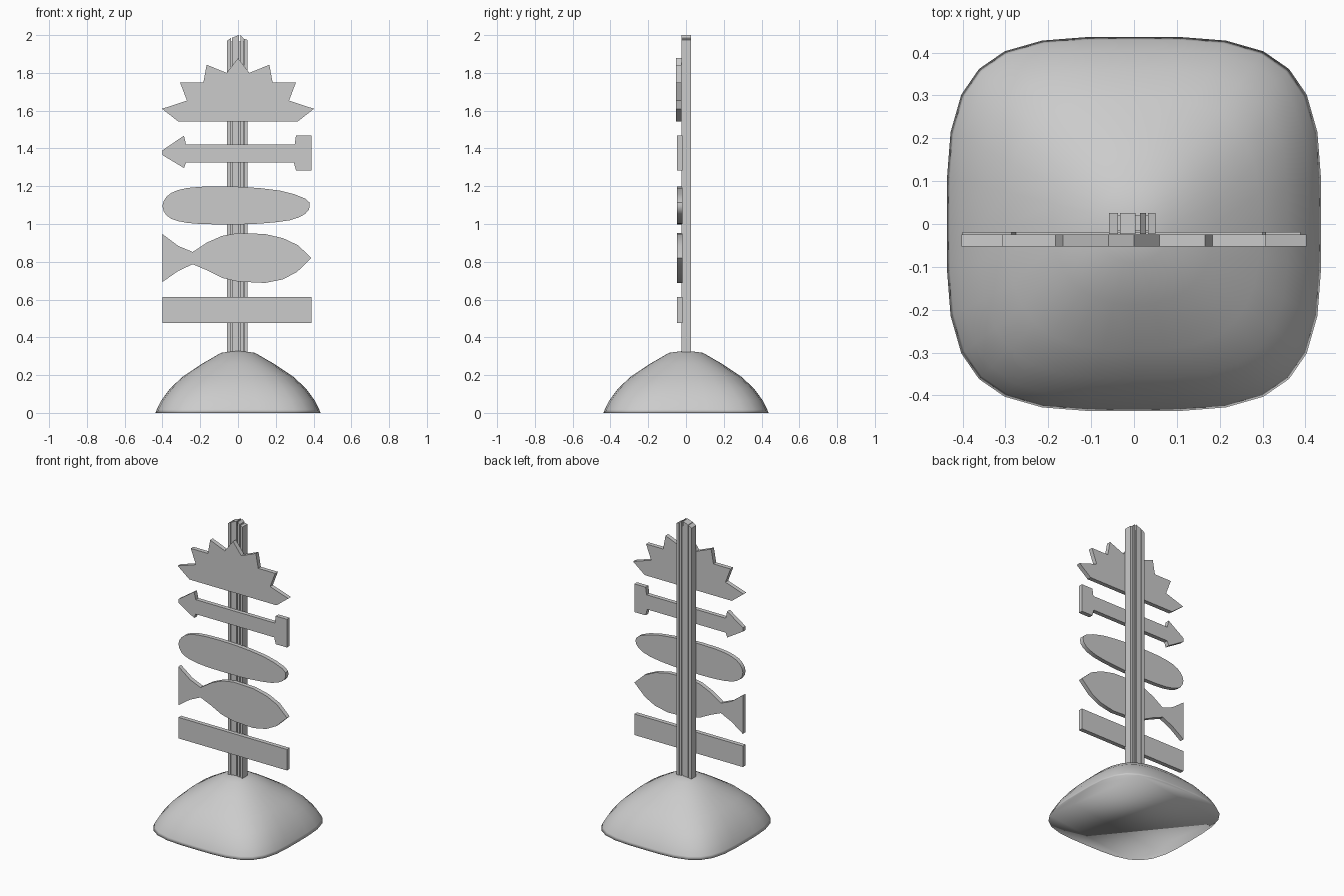
import bpy, bmesh, math

if "Cube" in bpy.data.objects:
    bpy.data.objects.remove(bpy.data.objects["Cube"])


def finish(name, bm):
    bmesh.ops.recalc_face_normals(bm, faces=bm.faces)
    me = bpy.data.meshes.new(name)
    bm.to_mesh(me)
    bm.free()
    ob = bpy.data.objects.new(name, me)
    bpy.context.collection.objects.link(ob)
    return ob


def extrude(name, pts, vec):
    """Closed outline of 3D points extruded along vec."""
    bm = bmesh.new()
    face = bm.faces.new([bm.verts.new(p) for p in pts])
    ext = bmesh.ops.extrude_face_region(bm, geom=[face], use_keep_orig=True)
    verts = [g for g in ext["geom"] if isinstance(g, bmesh.types.BMVert)]
    bmesh.ops.translate(bm, vec=vec, verts=verts)
    return finish(name, bm)


def sign(name, outline, front=-0.047, depth=0.028):
    return extrude(name, [(x, front, z) for x, z in outline], (0, depth, 0))


def rounded(pts):
    """Add one smooth midpoint between each pair of outline points."""
    out, n = [], len(pts)
    for i in range(n):
        a, b, c, d = (pts[(i + k) % n] for k in (-1, 0, 1, 2))
        out += [b, tuple((9 * (b[k] + c[k]) - a[k] - d[k]) / 16 for k in (0, 1))]
    return out


# Mound: smooth stack of rounded-square rings with a flat underside
def mound():
    profile = [(0.09, 0.318), (0.19, 0.26), (0.295, 0.19), (0.36, 0.128),
               (0.407, 0.065), (0.43, 0.018), (0.437, 0.0)]
    side = [(1, t / 4) for t in range(-4, 4)]
    square = []
    for k in range(4):
        c, s = round(math.cos(k * math.pi / 2)), round(math.sin(k * math.pi / 2))
        square += [(c * x - s * y, s * x + c * y) for x, y in side]
    bm = bmesh.new()
    rings = []
    for r, z in profile:
        n = 2.0 + 1.67 * max(0, (r - 0.15) / 0.287)
        ring = []
        for x, y in square:
            k = r / (abs(x) ** n + abs(y) ** n) ** (1 / n)
            ring.append(bm.verts.new((x * k, y * k, z)))
        rings.append(ring)
    top = bm.verts.new((0, 0, 0.33))
    count = len(square)
    for i in range(count):
        j = (i + 1) % count
        bm.faces.new((top, rings[0][i], rings[0][j]))
        for a, b in zip(rings, rings[1:]):
            bm.faces.new((a[i], b[i], b[j], a[j]))
    bm.faces.new(rings[-1])
    ob = finish("mound", bm)
    for p in ob.data.polygons:
        p.use_smooth = True


mound()


# Post: grooved timber made of a core and four ridges with uneven tops
def block(name, x0, x1, y0, y1, z1, z2):
    """Upright block whose top slopes from z1 (left) to z2 (right)."""
    pts = [(x0, y0, 0.31), (x1, y0, 0.31), (x1, y0, z2), (x0, y0, z1)]
    extrude(name, pts, (0, y1 - y0, 0))


block("post_core", -0.05, 0.045, -0.015, 0.02, 1.965, 1.965)
ridges = [(-0.058, -0.037, 1.97, 1.985), (-0.033, 0.004, 1.985, 2.0),
          (0.014, 0.028, 2.0, 1.985), (0.033, 0.05, 1.98, 1.975)]
for i, (x0, x1, z1, z2) in enumerate(ridges):
    block(f"post_ridge_{i + 1}", x0, x1, -0.023, 0.026, z1, z2)

# Spiky top sign, mirrored from its right half
half = [(0.317, 1.543), (0.402, 1.61), (0.27, 1.653), (0.307, 1.75),
        (0.183, 1.75), (0.166, 1.843), (0.06, 1.80)]
sign("spiky_sign", half + [(0, 1.878)] + [(-x, z) for x, z in reversed(half)],
     front=-0.052)

# Arrow sign
sign("arrow_sign", [
    (-0.40, 1.365), (-0.286, 1.296), (-0.275, 1.325), (0.296, 1.325),
    (0.307, 1.283), (0.389, 1.283), (0.389, 1.468), (0.307, 1.468),
    (0.30, 1.42), (-0.275, 1.42), (-0.286, 1.468), (-0.40, 1.39)])

# Rounded oval sign
oval = sign("oval_sign", rounded([
    (-0.4, 1.095), (-0.378, 1.045), (-0.317, 1.015), (-0.2, 1.0),
    (0.0, 0.998), (0.127, 1.003), (0.275, 1.02), (0.355, 1.053),
    (0.38, 1.095), (0.355, 1.135), (0.22, 1.177), (0.01, 1.197),
    (-0.2, 1.197), (-0.317, 1.18), (-0.378, 1.145)]))

# Fish sign
fish = sign("fish_sign", [
    (-0.4, 0.693), (-0.317, 0.751), (-0.24, 0.787), (-0.164, 0.755),
    (-0.085, 0.715), (0.0, 0.695), (0.143, 0.688), (0.238, 0.707),
    (0.312, 0.746), (0.389, 0.82), (0.317, 0.888), (0.238, 0.925),
    (0.143, 0.947), (0.0, 0.952), (-0.085, 0.937), (-0.164, 0.902),
    (-0.24, 0.852), (-0.317, 0.884), (-0.4, 0.947)])

# Plain plank sign
sign("plank_sign", [(-0.4, 0.475), (0.389, 0.475), (0.389, 0.613), (-0.4, 0.613)])

# Smooth the curved rims of the oval and the fish, keeping their edges sharp
for ob in (oval, fish):
    bpy.context.view_layer.objects.active = ob
    ob.select_set(True)
bpy.ops.object.shade_smooth_by_angle(angle=math.radians(35))
